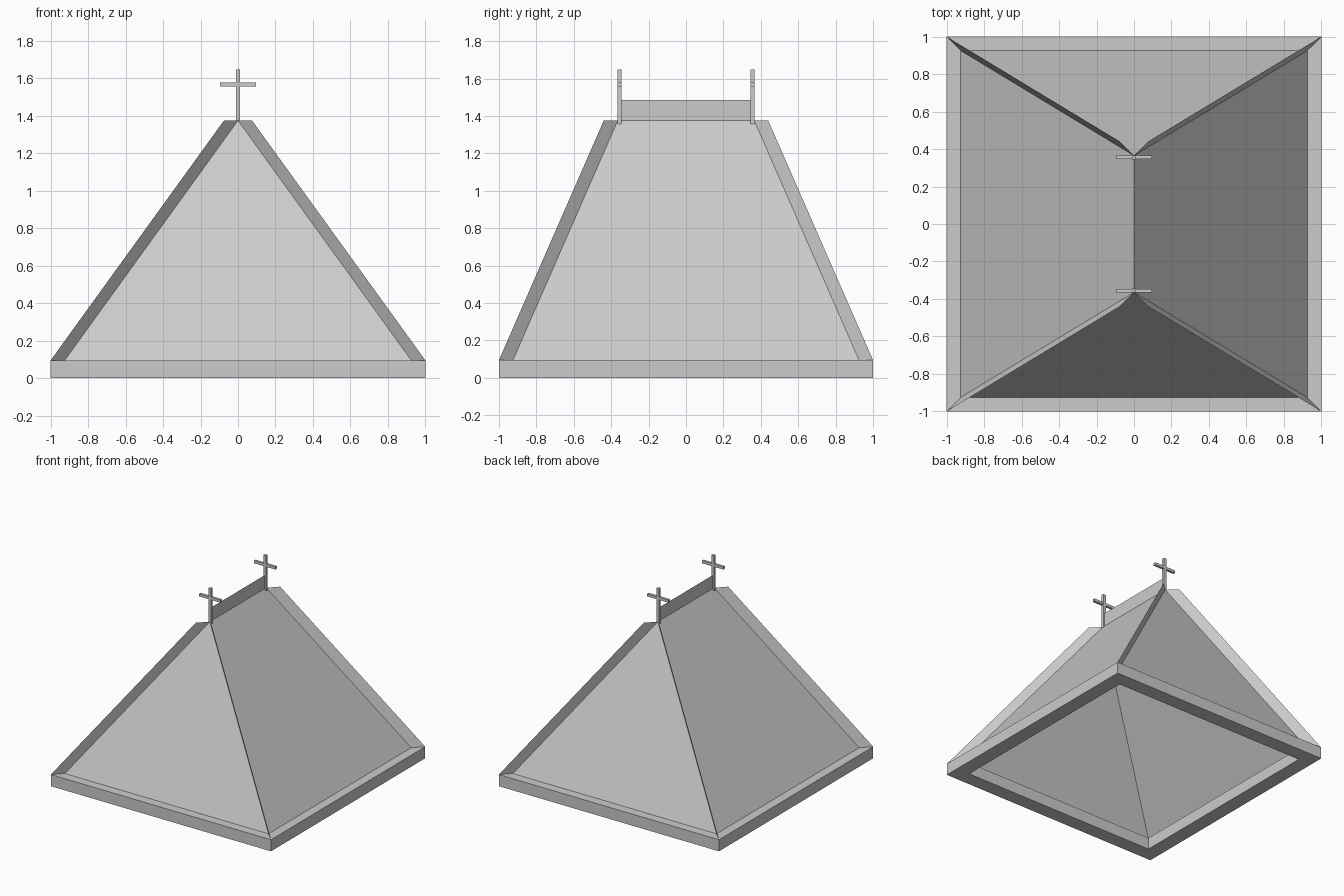
import bpy

if "Cube" in bpy.data.objects:
    bpy.data.objects.remove(bpy.data.objects["Cube"])

BASE_Z, TOP_Z = 0.095, 1.375   # eaves and ridge heights
EAVE, RIDGE = 0.925, 0.365     # half-width of eaves, half-length of ridge
FIN = 0.075                    # how far the hip fins stand out


def mesh_object(name, verts, faces):
    me = bpy.data.meshes.new(name)
    me.from_pydata(verts, [], faces)
    me.update()
    ob = bpy.data.objects.new(name, me)
    bpy.context.collection.objects.link(ob)
    return ob


def box(name, size, centre):
    x, y, z = (s / 2 for s in size)
    verts = [(centre[0] + a * x, centre[1] + b * y, centre[2] + c * z)
             for c in (-1, 1) for a, b in ((-1, -1), (1, -1), (1, 1), (-1, 1))]
    faces = [(3, 2, 1, 0), (4, 5, 6, 7)]
    faces += [(i, (i + 1) % 4, (i + 1) % 4 + 4, i + 4) for i in range(4)]
    return mesh_object(name, verts, faces)


def ring(h, z):
    return [(-h, -h, z), (h, -h, z), (h, h, z), (-h, h, z)]


# Base frame: a square profile carried round four corners
verts = ring(1, 0) + ring(1, BASE_Z) + ring(0.88, BASE_Z) + ring(0.88, 0)
faces = []
for k in range(4):
    for i in range(4):
        j, n = (i + 1) % 4, (k + 1) % 4
        faces.append((4 * k + i, 4 * k + j, 4 * n + j, 4 * n + i))
mesh_object("base_frame", verts, faces)

# Hollow hipped roof
mesh_object("roof", ring(EAVE, BASE_Z) + [(0, -RIDGE, TOP_Z), (0, RIDGE, TOP_Z)],
            [(0, 1, 4), (1, 2, 5, 4), (2, 3, 5), (3, 0, 4, 5)])

# Thin fins standing out along each hip
for sx in (-1, 1):
    for sy in (-1, 1):
        o = EAVE + FIN
        mesh_object("hip_fin",
                    [(sx * o, sy * o, BASE_Z), (sx * EAVE, sy * EAVE, BASE_Z),
                     (0, sy * RIDGE, TOP_Z), (sx * FIN, sy * (RIDGE + FIN), TOP_Z)],
                    [(0, 1, 2, 3)])

# Upright ridge fin
mesh_object("ridge_fin", [(0, -0.355, TOP_Z), (0, 0.355, TOP_Z),
                          (0, 0.355, 1.485), (0, -0.355, 1.485)], [(0, 1, 2, 3)])

# A cross at each end of the ridge
for s in (-1, 1):
    box("cross_post", (0.024, 0.022, 0.29), (0, s * 0.356, 1.503))
    box("cross_arm", (0.194, 0.02, 0.022), (0, s * 0.356, 1.568))
